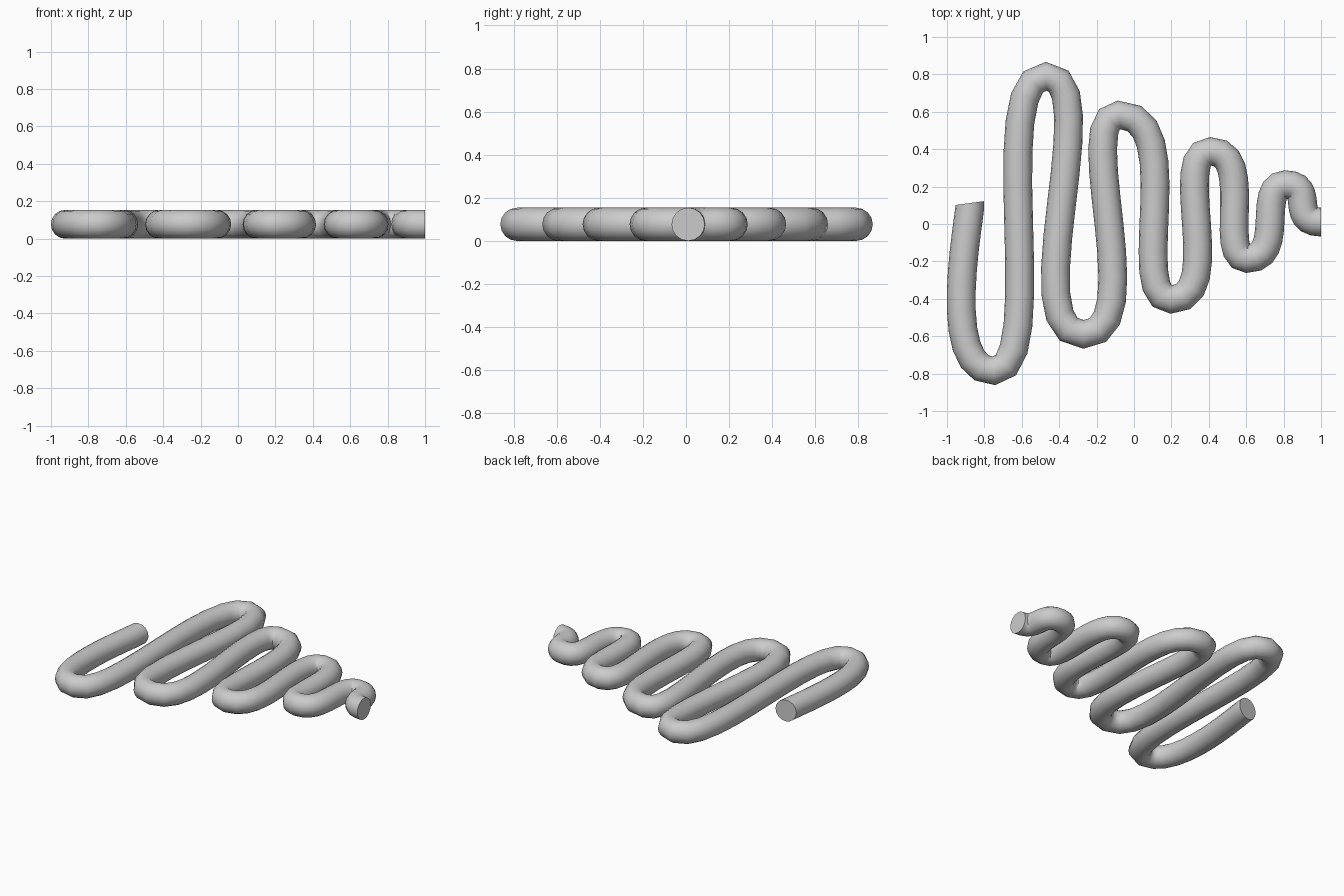
import bpy

if "Cube" in bpy.data.objects:
    bpy.data.objects.remove(bpy.data.objects["Cube"])

RADIUS = 0.077

# Turning points of the coil: x, y, handle length before, handle length after
turns = [
    (-0.75, -0.785, 0.30, 0.315),
    (-0.47, 0.79, 0.333, 0.341),
    (-0.27, -0.59, 0.39, 0.373),
    (-0.08, 0.583, 0.262, 0.383),
    (0.20, -0.403, 0.249, 0.305),
    (0.41, 0.388, 0.226, 0.246),
    (0.605, -0.185, 0.166, 0.212),
    (0.81, 0.21, 0.159, 0.164),
    (1.00, 0.01, 0.173, 0.10),
]

curve = bpy.data.curves.new("serpentine_tube", 'CURVE')
curve.dimensions = '3D'
curve.twist_mode = 'Z_UP'
curve.resolution_u = 12
curve.bevel_depth = RADIUS
curve.bevel_resolution = 6
curve.use_fill_caps = True

spline = curve.splines.new('BEZIER')
spline.resolution_u = 12
spline.use_smooth = True
spline.bezier_points.add(len(turns))


def place(point, co, left, right):
    point.handle_left_type = point.handle_right_type = 'FREE'
    point.co = (*co, RADIUS)
    point.handle_left = (*left, RADIUS)
    point.handle_right = (*right, RADIUS)


# Open left end, then the bends with level handles
place(spline.bezier_points[0], (-0.877, 0.112), (-0.884, 0.162), (-0.87, 0.06))
for point, (x, y, before, after) in zip(spline.bezier_points[1:], turns):
    place(point, (x, y), (x - before, y), (x + after, y))

tube = bpy.data.objects.new("serpentine_tube", curve)
bpy.context.collection.objects.link(tube)

# Turn into a mesh, smooth along the tube with sharp end caps
bpy.context.view_layer.objects.active = tube
tube.select_set(True)
bpy.ops.object.convert(target='MESH')
bpy.ops.object.shade_smooth_by_angle(angle=0.9)
